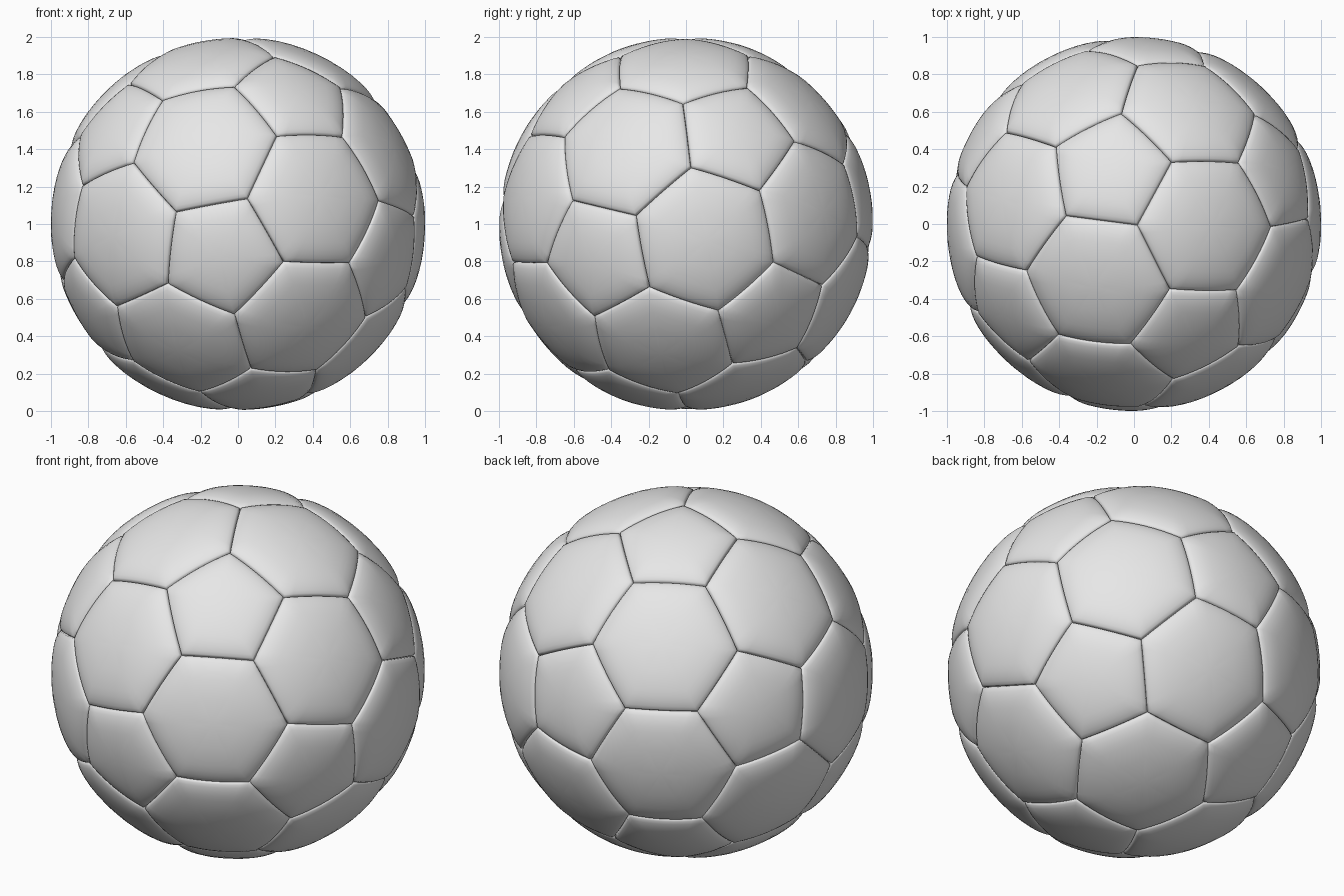
import bpy, bmesh, math
from mathutils import Vector, Matrix

if "Cube" in bpy.data.objects:
    bpy.data.objects.remove(bpy.data.objects["Cube"])

PHI = (1 + math.sqrt(5)) / 2
SEG = 8                       # segments along each seam
# Ball orientation: three two-fold symmetry axes
AXES = Matrix(((0.440, -0.872, -0.215),
               (0.891, 0.453, -0.014),
               (0.110, -0.186, 0.976))).transposed()

# Distance from the seam and surface radius: groove, then puffed leather
PROFILE = [(0.0, 0.962), (0.004, 0.975), (0.012, 0.981), (0.03, 0.987),
           (0.055, 0.9925), (0.085, 0.9965), (0.12, 0.9985), (0.17, 1.0),
           (0.22, 1.0)]

# Icosahedron corners are the pentagon centres
corners = []
for s in (-1, 1):
    for t in (-1, 1):
        for c in ((s, 0, t * PHI), (s * PHI, t, 0), (0, s * PHI, t)):
            corners.append((AXES @ Vector(c)).normalized())

EDGE = 2 / math.sqrt(1 + PHI * PHI)


def neighbours(p):
    return [q for q in corners if 0.1 < (q - p).length < EDGE * 1.05]


def ordered(points, axis):
    """Sort points counter-clockwise around an outward axis."""
    a = axis.normalized()
    u = a.orthogonal().normalized()
    v = a.cross(u)
    return sorted(points, key=lambda p: math.atan2(p.dot(v), p.dot(u)))


# Pentagons cut each corner at a third of its edges
pentagons = [ordered([p.lerp(q, 1 / 3) for q in neighbours(p)], p)
             for p in corners]

# Hexagons are what remains of each icosahedron triangle
hexagons = []
for i, a in enumerate(corners):
    for j in range(i + 1, 12):
        for k in range(j + 1, 12):
            b, c = corners[j], corners[k]
            if all(d.length < EDGE * 1.05 for d in (a - b, b - c, c - a)):
                pts = [p.lerp(q, 1 / 3) for p in (a, b, c)
                       for q in (a, b, c) if p is not q]
                hexagons.append(ordered(pts, a + b + c))


def add_panel(bm, poly):
    """One padded panel made of rings shrinking towards its centre."""
    scale = 1 / poly[0].length
    poly = [p * scale for p in poly]
    n = len(poly)
    centre = sum(poly, Vector()) / n
    apothem = ((poly[0] + poly[1]) / 2 - centre).length
    border = [poly[i].lerp(poly[(i + 1) % n], s / SEG)
              for i in range(n) for s in range(SEG)]
    rings = []
    for dist, radius in PROFILE:
        t = 1 - dist / apothem
        rings.append([bm.verts.new(centre.lerp(p, t).normalized() * radius)
                      for p in border])
    m = len(border)
    for outer, inner in zip(rings, rings[1:]):
        for i in range(m):
            j = (i + 1) % m
            bm.faces.new((outer[i], outer[j], inner[j], inner[i]))
    tip = bm.verts.new(centre.normalized())
    half = [bm.verts.new(((v.co + tip.co) / 2).normalized())
            for v in rings[-1]]
    for i in range(m):
        j = (i + 1) % m
        bm.faces.new((rings[-1][i], rings[-1][j], half[j], half[i]))
        bm.faces.new((half[i], half[j], tip))


grey = bpy.data.materials.new("light grey")
grey.diffuse_color = (0.8, 0.8, 0.8, 1)
grey.use_nodes = True
grey.node_tree.nodes["Principled BSDF"].inputs["Base Color"].default_value = grey.diffuse_color

for name, polys in (("pentagon_panels", pentagons),
                    ("hexagon_panels", hexagons)):
    bm = bmesh.new()
    for poly in polys:
        add_panel(bm, poly)
    bmesh.ops.translate(bm, verts=bm.verts, vec=(0, 0, 1))
    mesh = bpy.data.meshes.new(name)
    bm.to_mesh(mesh)
    bm.free()
    mesh.materials.append(grey)
    mesh.shade_smooth()
    obj = bpy.data.objects.new(name, mesh)
    bpy.context.collection.objects.link(obj)
